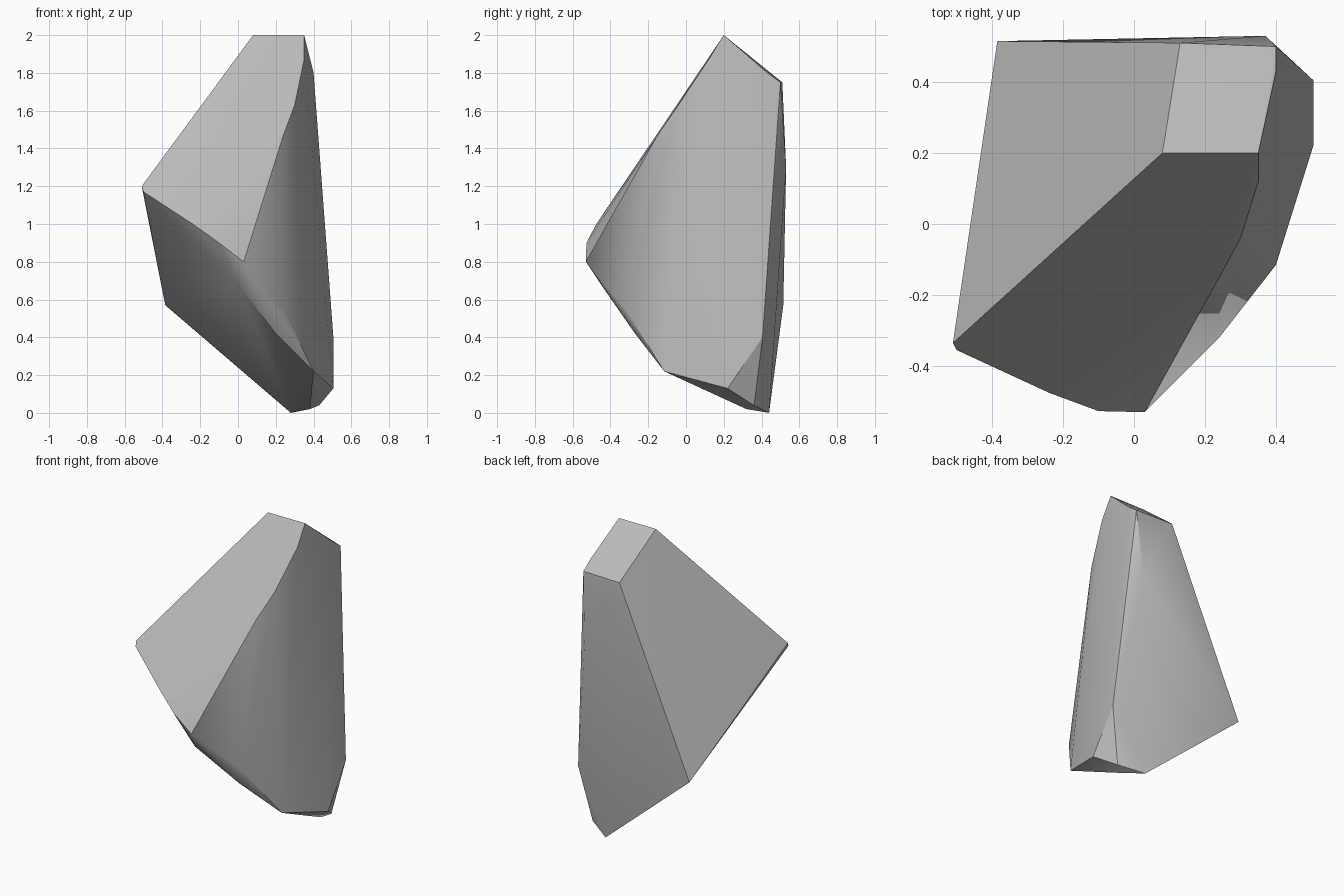
import bpy
import bmesh
import math

# Remove the default cube only
default_cube = bpy.data.objects.get("Cube")
if default_cube:
    bpy.data.objects.remove(default_cube, do_unlink=True)


def make_material(name, colour):
    material = bpy.data.materials.new(name)
    material.use_nodes = True
    material.diffuse_color = colour
    shader = next(node for node in material.node_tree.nodes
                  if node.type == "BSDF_PRINCIPLED")
    shader.inputs["Base Color"].default_value = colour
    shader.inputs["Roughness"].default_value = 0.9
    return material


def hull_object(name, corner_groups, material):
    """Wrap a convex skin around the corners of a chipped solid."""
    mesh = bpy.data.meshes.new(name)
    solid = bpy.data.objects.new(name, mesh)
    bpy.context.collection.objects.link(solid)
    bm = bmesh.new()
    for corners in corner_groups:
        for corner in corners:
            bm.verts.new(corner)
    bmesh.ops.convex_hull(bm, input=bm.verts[:])
    # Drop corners that ended up inside the skin
    loose = [vert for vert in bm.verts if not vert.link_faces]
    bmesh.ops.delete(bm, geom=loose, context="VERTS")
    # Merge facets that lie in nearly the same plane
    bmesh.ops.dissolve_limit(bm, angle_limit=math.radians(1),
                             verts=bm.verts[:], edges=bm.edges[:])
    bmesh.ops.recalc_face_normals(bm, faces=bm.faces[:])
    bm.to_mesh(mesh)
    bm.free()
    mesh.materials.append(material)
    return solid


# Sloping cap at the tip
tip_cap = [(.08, .2, 2), (.35, .2, 2), (.4, .43, 1.8),
           (.4, .5, 1.75), (.13, .51, 1.75)]

# Sharp ridge running from the tip down to the front
front_ridge = [(.35, .12, 1.87), (.3, -.04, 1.63),
               (.24, -.15, 1.47), (.03, -.53, .8)]

# Rim between the upper front and the undercut
left_rim = [(-.51, -.335, 1.2), (-.5, -.355, 1.17),
            (-.24, -.475, 1), (-.1, -.527, .9)]

# Chipped strip between the front and the undercut
front_chip = [(0, -.45, .68), (.24, -.32, .55),
              (.2, -.27, .42), (.4, -.115, .22)]

# Corners of the back and the right flank
back_corners = [(-.385, .515, .57), (.37, .53, 1.3), (.505, .405, .4)]

# Small facets around the foot
foot = [(.505, .22, .13), (.43, .36, .04), (.38, .32, .02), (.28, .44, 0)]

stone_grey = make_material("stone grey", (.5, .5, .5, 1))
rock_shard = hull_object(
    "rock_shard",
    [tip_cap, front_ridge, left_rim, front_chip, back_corners, foot],
    stone_grey)

# Smooth the gentle facets and keep the broken edges crisp
bpy.ops.object.select_all(action="DESELECT")
rock_shard.select_set(True)
bpy.context.view_layer.objects.active = rock_shard
bpy.ops.object.shade_smooth_by_angle(angle=math.radians(30))
